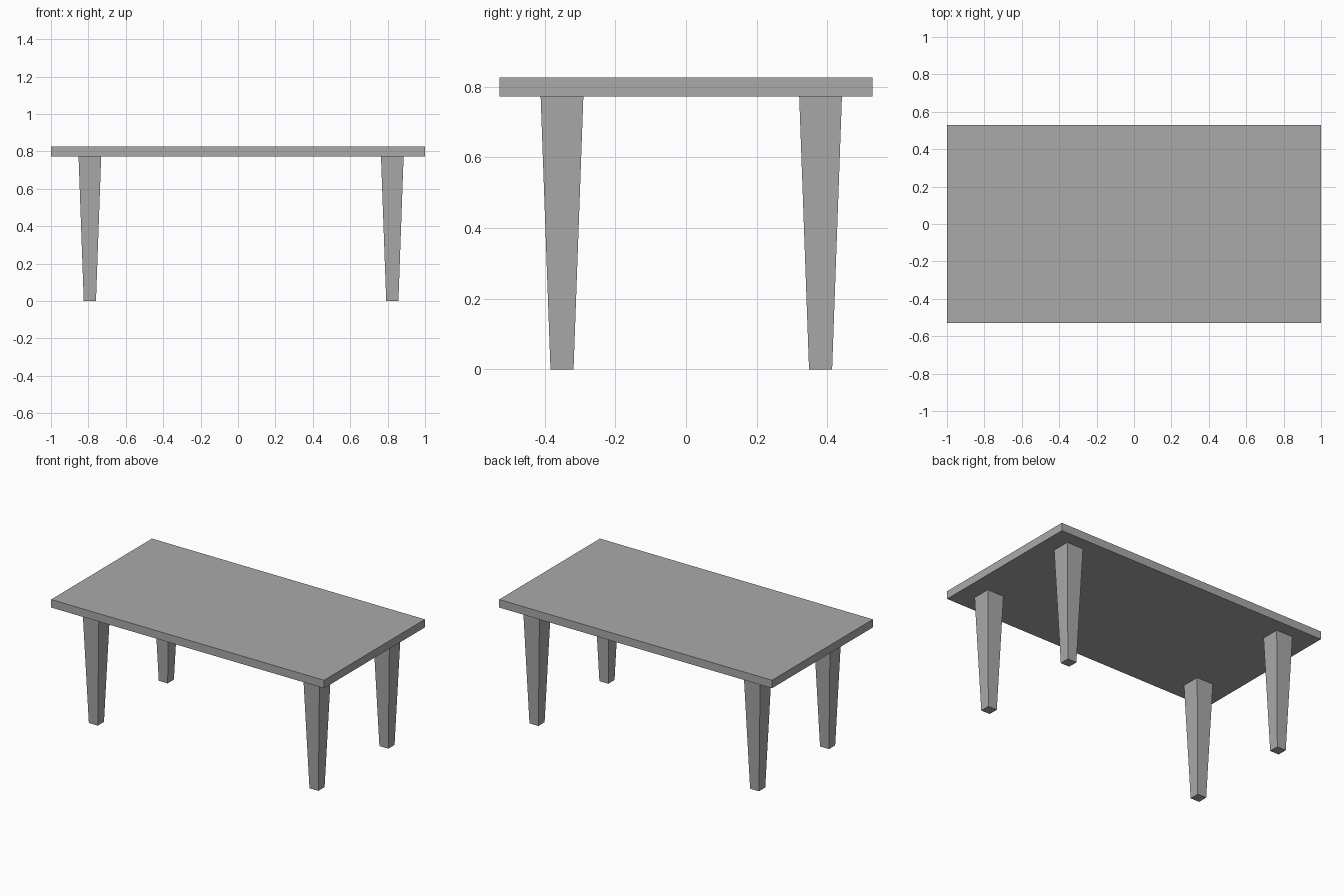
import bpy
import bmesh
from mathutils import Matrix

cube = bpy.data.objects.get("Cube")
if cube:
    bpy.data.objects.remove(cube, do_unlink=True)

# Single plain grey
grey = bpy.data.materials.new("plain_grey")
grey.use_nodes = True
colour = (0.4, 0.4, 0.4, 1)
grey.diffuse_color = colour
grey.node_tree.nodes["Principled BSDF"].inputs["Base Color"].default_value = colour


def add_block(name, centre, size, z_low, z_high, foot_scale=1.0):
    """Box between two heights, its lower end scaled to make a taper."""
    bm = bmesh.new()
    bmesh.ops.create_cube(bm, size=1)
    for v in bm.verts:
        scale = foot_scale if v.co.z < 0 else 1.0
        v.co.x *= size[0] * scale
        v.co.y *= size[1] * scale
        v.co.z = z_low if v.co.z < 0 else z_high
    bmesh.ops.transform(bm, matrix=Matrix.Translation((*centre, 0)), verts=bm.verts)
    mesh = bpy.data.meshes.new(name)
    bm.to_mesh(mesh)
    bm.free()
    mesh.materials.append(grey)
    obj = bpy.data.objects.new(name, mesh)
    bpy.context.collection.objects.link(obj)


# Table top
UNDERSIDE = 0.773
add_block("table_top", (0, 0), (2, 1.056), UNDERSIDE, 0.826)

# Four tapered legs, set slightly off centre
for end, y in (("front", -0.351), ("back", 0.381)):
    for side, x in (("right", -0.792), ("left", 0.825)):
        add_block(f"{end}_{side}_leg", (x, y), (0.121, 0.121), 0, UNDERSIDE, 0.54)
